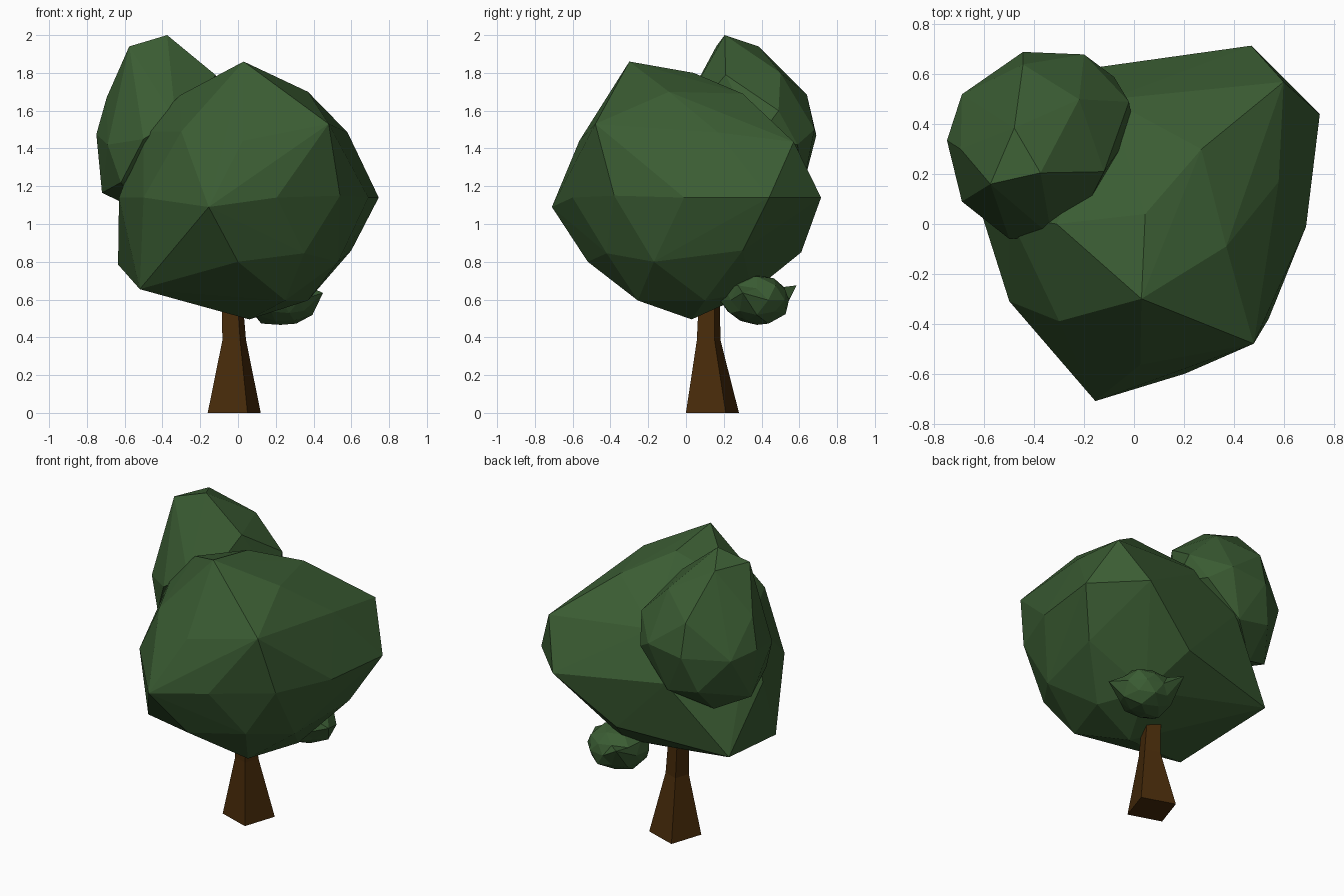
import bpy, bmesh, math, random
from mathutils import Vector

if "Cube" in bpy.data.objects:
    bpy.data.objects.remove(bpy.data.objects["Cube"])

random.seed(4)


def material(name, rgb):
    m = bpy.data.materials.new(name)
    m.diffuse_color = (*rgb, 1)
    m.use_nodes = True
    m.node_tree.nodes["Principled BSDF"].inputs["Base Color"].default_value = m.diffuse_color
    return m


LEAF = material("leaf green", (0.043, 0.108, 0.033))
BARK = material("bark brown", (0.064, 0.024, 0.003))


def finish(name, bm, mat):
    bmesh.ops.recalc_face_normals(bm, faces=bm.faces)
    me = bpy.data.meshes.new(name)
    bm.to_mesh(me)
    bm.free()
    me.materials.append(mat)
    ob = bpy.data.objects.new(name, me)
    bpy.context.collection.objects.link(ob)
    return ob


def faceted_lump(name, corners):
    """Flat-sided foliage mass wrapped around its outermost corners."""
    bm = bmesh.new()
    for c in corners:
        bm.verts.new(c)
    res = bmesh.ops.convex_hull(bm, input=bm.verts[:])
    spare = {v for v in res["geom_interior"] + res["geom_unused"]
             if isinstance(v, bmesh.types.BMVert)}
    bmesh.ops.delete(bm, geom=list(spare), context='VERTS')
    finish(name, bm, LEAF)


# Main crown
faceted_lump("main_crown", [
    # upper corners
    (.03, -.30, 1.86), (.045, .04, 1.80), (.37, -.09, 1.70), (.27, .30, 1.69),
    (-.31, 0, 1.68), (.48, -.48, 1.53), (-.10, .50, 1.50), (-.30, -.39, 1.49),
    (.58, .17, 1.485), (.025, -.565, 1.44), (.60, .57, 1.435), (-.50, .03, 1.49),
    # widest ring
    (.745, .44, 1.14), (.69, -.01, 1.14), (.47, .715, 1.14), (-.28, .61, 1.23),
    (-.63, .10, 1.14), (-.50, -.31, 1.14), (-.155, -.71, 1.09), (.205, -.60, 1.14),
    (.54, -.38, 1.15),
    # underside
    (-.635, .46, .785), (-.52, -.19, .655), (0, -.52, .80), (.35, -.42, .845),
    (.53, -.17, .80), (.60, .30, .86), (.08, .61, .85), (.25, -.255, .595),
    (.37, .10, .595), (.20, .35, .64), (.06, .03, .495)])

# Upper crown at the back left
faceted_lump("upper_crown", [
    # upper corners
    (-.375, .205, 2.0), (-.576, .16, 1.94), (-.48, .385, 1.94), (-.12, .21, 1.79),
    (-.22, .50, 1.80), (-.695, .30, 1.67), (-.445, .64, 1.685), (-.02, .49, 1.60),
    # widest ring
    (-.20, .68, 1.50), (-.445, .69, 1.47), (-.69, .52, 1.45), (-.75, .335, 1.475),
    (-.69, .09, 1.42), (-.50, -.06, 1.45), (-.33, -.05, 1.55), (-.20, .05, 1.60),
    (0, .38, 1.45), (-.08, .59, 1.42),
    # underside
    (-.72, .35, 1.165), (-.62, .05, 1.22), (-.52, .45, 1.07), (-.30, .62, 1.20),
    (-.52, .62, 1.24)])

# Small leaf clump under the crown
bm = bmesh.new()
bmesh.ops.create_icosphere(bm, subdivisions=2, radius=1)
for v in bm.verts:
    k = random.uniform(.88, 1.06)
    v.co = Vector((.225 + .19 * k * v.co.x, .375 + .19 * k * v.co.y, .597 + .142 * k * v.co.z))
for tip in ((.45, .30, .635), (.10, .585, .675)):
    tip = Vector(tip)
    min(bm.verts, key=lambda v: (v.co - tip).length).co = tip
finish("leaf_clump", bm, LEAF)

# Four-sided tapering trunk
bm = bmesh.new()
rings = []
for cx, cy, z, r in ((-.02, .14, 0, .157), (-.02, .12, .385, .070), (-.045, .127, .85, .053)):
    angles = [math.radians(26.6 + 90 * i) for i in range(4)]
    rings.append([bm.verts.new((cx + r * math.cos(a), cy + r * math.sin(a), z)) for a in angles])
for lo, hi in zip(rings, rings[1:]):
    for i in range(4):
        j = (i + 1) % 4
        bm.faces.new((lo[i], lo[j], hi[j], hi[i]))
bm.faces.new(rings[0][::-1])
bm.faces.new(rings[-1])
finish("trunk", bm, BARK)
